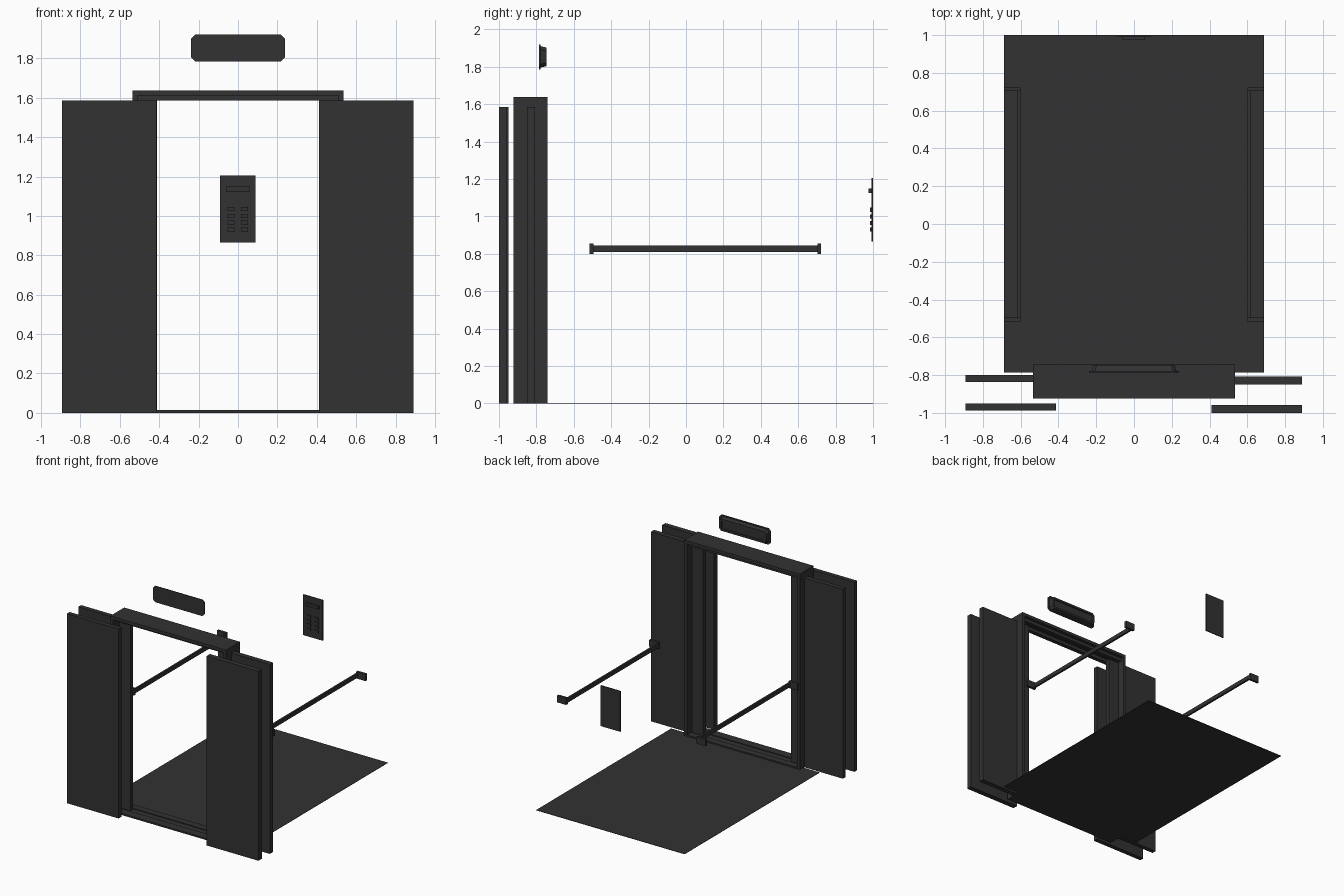
import bpy, bmesh, math

if "Cube" in bpy.data.objects:
    bpy.data.objects.remove(bpy.data.objects["Cube"])

# single dark material
mat = bpy.data.materials.new("charcoal")
mat.diffuse_color = (0.032, 0.032, 0.032, 1)
mat.use_nodes = True
mat.node_tree.nodes["Principled BSDF"].inputs["Base Color"].default_value = mat.diffuse_color


def finish(name, bm):
    bmesh.ops.recalc_face_normals(bm, faces=bm.faces)
    me = bpy.data.meshes.new(name)
    bm.to_mesh(me)
    bm.free()
    me.materials.append(mat)
    ob = bpy.data.objects.new(name, me)
    bpy.context.collection.objects.link(ob)
    return ob


def add_box(bm, x, y, z):
    r = bmesh.ops.create_cube(bm, size=1)
    for v in r["verts"]:
        for i, (a, b) in enumerate((x, y, z)):
            v.co[i] = a if v.co[i] < 0 else b
    return r["verts"]


def boxes(name, *parts):
    bm = bmesh.new()
    for p in parts:
        add_box(bm, *p)
    return finish(name, bm)


def chamfered_plate(bm, hw, z0, z1, c, y0, y1, hw2=None, inset=0.0):
    """Octagonal plate in the xz plane, extruded along y, tapering by inset."""
    def ring(y, d):
        w, a, b = hw - d, z0 + d, z1 - d
        pts = [(-w + c, a), (w - c, a), (w, a + c), (w, b - c),
               (w - c, b), (-w + c, b), (-w, b - c), (-w, a + c)]
        return [bm.verts.new((x, y, z)) for x, z in pts]
    r0, r1 = ring(y0, 0), ring(y1, inset)
    bm.faces.new(r0)
    back = bm.faces.new(r1)
    for i in range(8):
        j = (i + 1) % 8
        bm.faces.new((r0[i], r0[j], r1[j], r1[i]))
    return back


# sliding doors, two layers on each side
boxes("outer_door_left", ((-0.893, -0.414), (-0.987, -0.95), (0, 1.585)))
boxes("outer_door_right", ((0.41, 0.89), (-1.0, -0.957), (0, 1.585)))
boxes("inner_door_left", ((-0.893, -0.41), (-0.836, -0.799), (0, 1.585)))
boxes("inner_door_right", ((0.41, 0.89), (-0.85, -0.808), (0, 1.585)))

# door frame: thin jambs and a lintel, the full depth of the doorway
FY = (-0.923, -0.74)
for side, s in (("left", -1), ("right", 1)):
    boxes("frame_jamb_" + side,
          (tuple(sorted((s * 0.51, s * 0.535))), FY, (0, 1.612)))
boxes("frame_lintel", ((-0.535, 0.535), FY, (1.612, 1.638)))

# head track and threshold, each with a guide groove between rails
boxes("head_track",
      ((-0.51, 0.51), (-0.885, -0.853), (1.585, 1.612)),
      ((-0.51, 0.51), (-0.797, -0.765), (1.585, 1.612)))
boxes("threshold",
      ((-0.51, 0.51), FY, (0, 0.007)),
      ((-0.51, 0.51), (-0.923, -0.853), (0.007, 0.014)),
      ((-0.51, 0.51), (-0.797, -0.74), (0.007, 0.014)))

# cabin floor sheet
boxes("floor", ((-0.687, 0.687), (-0.785, 1.0), (0, 0.003)))

# handrails with wall brackets at both ends
for side, s in (("left", -1), ("right", 1)):
    def sx(a, b):
        return tuple(sorted((s * a, s * b)))
    boxes("handrail_" + side,
          (sx(0.602, 0.618), (-0.5, 0.71), (0.81, 0.845)))
    for end, y in (("front", (-0.515, -0.495)), ("back", (0.703, 0.723))):
        boxes("handrail_bracket_%s_%s" % (side, end),
              (sx(0.602, 0.687), y, (0.798, 0.855)))

# floor indicator above the door: back plate, tapered housing, sunken screen
bm = bmesh.new()
chamfered_plate(bm, 0.238, 1.785, 1.92, 0.02, -0.785, -0.778)
face = chamfered_plate(bm, 0.224, 1.795, 1.91, 0.018, -0.778, -0.746, inset=0.008)
bmesh.ops.recalc_face_normals(bm, faces=bm.faces)
bmesh.ops.inset_individual(bm, faces=[face], thickness=0.018, depth=0)
bmesh.ops.inset_individual(bm, faces=[face], thickness=0.003, depth=-0.008)
finish("floor_indicator", bm)

# control panel on the back wall, facing the doors
boxes("control_panel", ((-0.091, 0.089), (0.992, 1.0), (0.865, 1.204)))
boxes("panel_display", ((-0.06, 0.058), (0.975, 0.993), (1.125, 1.15)))
bm = bmesh.new()
for z in (0.93, 0.965, 1.0, 1.035):
    for x in (-0.036, 0.034):
        add_box(bm, (x - 0.018, x + 0.018), (0.984, 0.993), (z - 0.011, z + 0.011))
finish("panel_buttons", bm)
